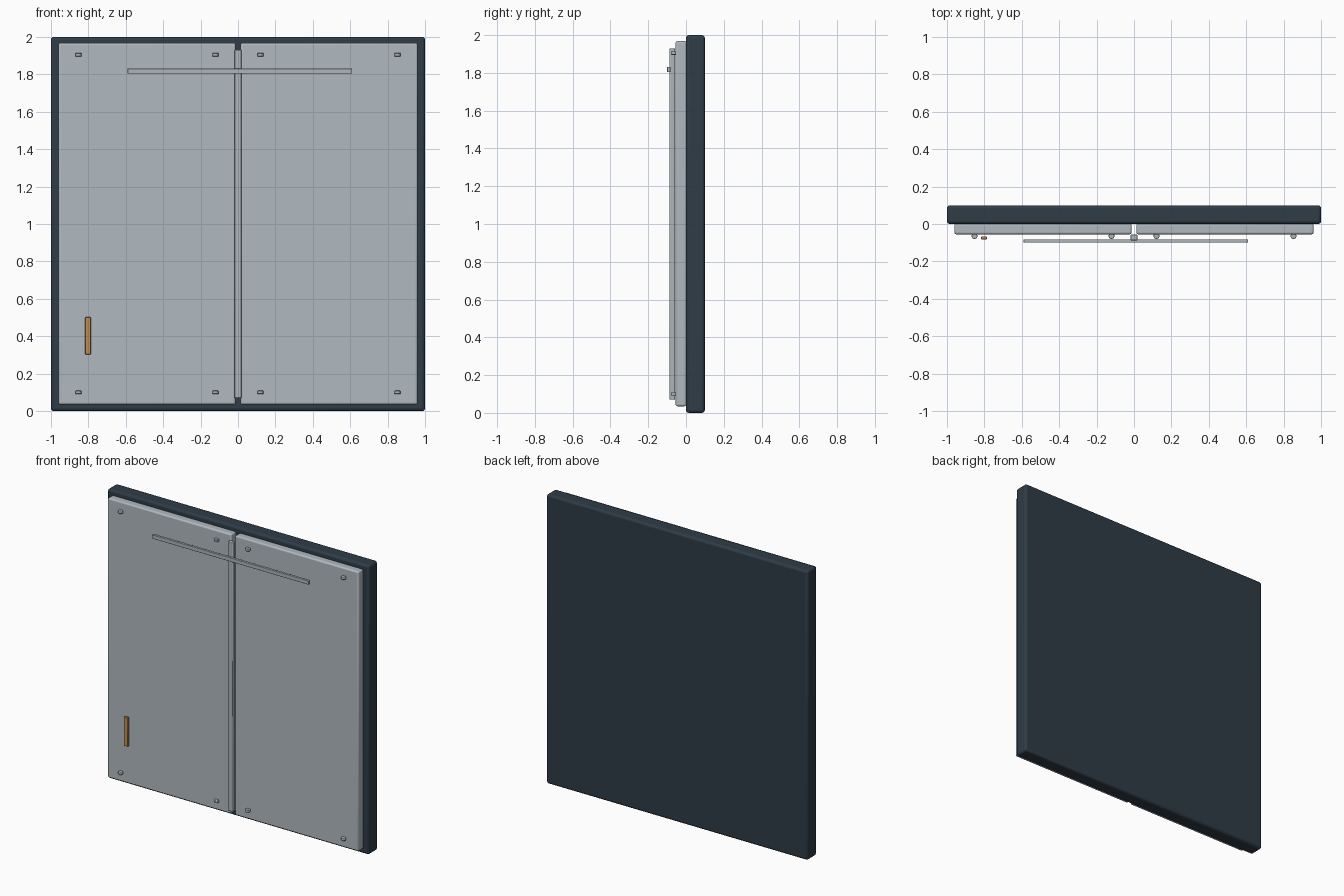
import bpy

cube = bpy.data.objects.get("Cube")
if cube:
    bpy.data.objects.remove(cube, do_unlink=True)


def material(name, color):
    m = bpy.data.materials.new(name)
    m.use_nodes = True
    m.diffuse_color = (*color, 1)
    m.node_tree.nodes["Principled BSDF"].inputs["Base Color"].default_value = (*color, 1)
    return m


DARK = material("dark slate", (0.028, 0.045, 0.062))
PANEL = material("pale grey", (0.44, 0.49, 0.53))
METAL = material("metal grey", (0.42, 0.46, 0.49))
BRASS = material("brass", (0.52, 0.27, 0.08))


def finish(ob, name, mat, bevel, segments):
    ob.name = name
    ob.data.materials.append(mat)
    if bevel:
        mod = ob.modifiers.new("rounded edges", "BEVEL")
        mod.width = bevel
        mod.segments = segments
    bpy.ops.object.shade_smooth_by_angle()


def box(name, x, y, z, mat, bevel=0, segments=2):
    """Box spanning the given (low, high) range on each axis."""
    spans = (x, y, z)
    bpy.ops.mesh.primitive_cube_add(size=1, location=[(a + b) / 2 for a, b in spans])
    ob = bpy.context.object
    ob.scale = [b - a for a, b in spans]
    bpy.ops.object.transform_apply(location=False, rotation=False, scale=True)
    finish(ob, name, mat, bevel, segments)


# Backing frame
box("back_frame", (-1, 1), (0, 0.1), (0, 2), DARK, 0.015, 3)

# Two door panels, each with a hinge pin near every corner
for side, s in (("right", -1), ("left", 1)):
    box(side + "_panel", sorted((s * 0.013, s * 0.96)), (-0.055, 0.002),
        (0.035, 1.968), PANEL, 0.01, 3)
    for level, z in (("lower", 0.1), ("upper", 1.905)):
        for place, x in (("inner", 0.12), ("outer", 0.853)):
            bpy.ops.mesh.primitive_cylinder_add(
                vertices=24, radius=0.016, depth=0.018, location=(s * x, -0.064, z))
            finish(bpy.context.object, f"{side}_{level}_{place}_pin", METAL, 0.003, 2)

# Centre strip, cross bar and handle
box("centre_strip", (-0.019, 0.019), (-0.087, -0.057), (0.07, 1.93), METAL, 0.004)
box("cross_bar", (-0.59, 0.61), (-0.1, -0.083), (1.804, 1.831), METAL, 0.002)
box("handle", (-0.817, -0.787), (-0.083, -0.066), (0.303, 0.503), BRASS, 0.003)
